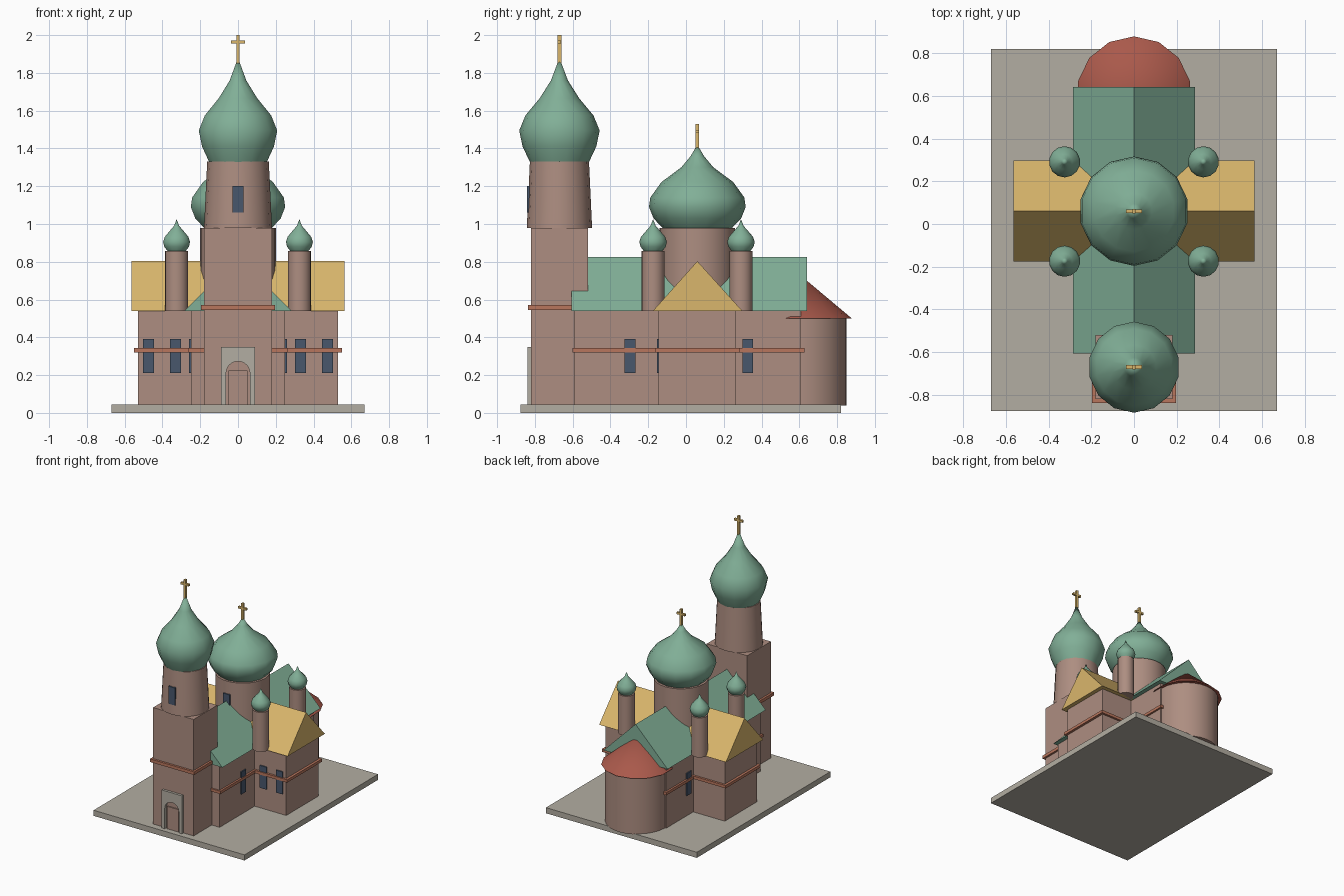
import bpy, bmesh, math

if "Cube" in bpy.data.objects:
    bpy.data.objects.remove(bpy.data.objects["Cube"])


def material(name, rgb):
    m = bpy.data.materials.new(name)
    m.use_nodes = True
    m.diffuse_color = (*rgb, 1)
    m.node_tree.nodes["Principled BSDF"].inputs["Base Color"].default_value = (*rgb, 1)
    return m


wall = material("dusty pink wall", (0.42, 0.27, 0.22))
green = material("copper green", (0.22, 0.43, 0.31))
gold = material("gold", (0.70, 0.47, 0.15))
stone = material("grey stone", (0.45, 0.42, 0.36))
red = material("red roof", (0.40, 0.10, 0.07))
trim = material("terracotta trim", (0.48, 0.18, 0.11))
glass = material("dark blue glass", (0.065, 0.095, 0.15))


def finish(name, bm, mat, smooth=False):
    bmesh.ops.recalc_face_normals(bm, faces=bm.faces)
    mesh = bpy.data.meshes.new(name)
    bm.to_mesh(mesh)
    bm.free()
    ob = bpy.data.objects.new(name, mesh)
    bpy.context.collection.objects.link(ob)
    mesh.materials.append(mat)
    if smooth:
        bpy.ops.object.select_all(action="DESELECT")
        ob.select_set(True)
        bpy.context.view_layer.objects.active = ob
        bpy.ops.object.shade_smooth_by_angle(angle=math.radians(40))
    return ob


def box(name, x, y, z, mat):
    """Box from (min, max) pairs."""
    bm = bmesh.new()
    bmesh.ops.create_cube(bm, size=1)
    for v in bm.verts:
        v.co = [r[0] if c < 0 else r[1] for c, r in zip(v.co, (x, y, z))]
    return finish(name, bm, mat)


def prism(name, points, start, end, axis, mat):
    """Extrude an outline in (x, z) along y, or in (y, z) along x."""
    bm = bmesh.new()
    place = (lambda a, z: (a, start, z)) if axis == "y" else (lambda a, z: (start, a, z))
    face = bm.faces.new([bm.verts.new(place(a, z)) for a, z in points])
    out = bmesh.ops.extrude_face_region(bm, geom=[face])
    step = (0, end - start, 0) if axis == "y" else (end - start, 0, 0)
    bmesh.ops.translate(bm, vec=step, verts=[g for g in out["geom"] if isinstance(g, bmesh.types.BMVert)])
    return finish(name, bm, mat)


def lathe(name, x, y, profile, mat, sides=14, depth=1.0):
    """Turn an (r, z) profile about a vertical axis; a vertex points to +y."""
    bm = bmesh.new()
    rings = []
    for r, z in profile:
        if r == 0:
            rings.append([bm.verts.new((x, y, z))] * sides)
            continue
        angles = [2 * math.pi * i / sides for i in range(sides)]
        rings.append([bm.verts.new((x + r * math.sin(a), y + depth * r * math.cos(a), z)) for a in angles])
    for low, high in zip(rings, rings[1:]):
        for i in range(sides):
            j = (i + 1) % sides
            corners = dict.fromkeys((low[i], low[j], high[j], high[i]))
            bm.faces.new(list(corners))
    for ring in (rings[0], rings[-1]):
        if ring[0] is not ring[1]:
            bm.faces.new(ring)
    return finish(name, bm, mat, smooth=True)


def cross(name, y, z0, z1, bar):
    box(name + "_post", (-0.008, 0.008), (y - 0.01, y + 0.01), (z0 - 0.03, z1), gold)
    box(name + "_bar", (-0.037, 0.037), (y - 0.009, y + 0.009), (bar - 0.008, bar + 0.008), gold)


def front_window(name, x, y, z, half):
    box(name, (x - 0.029, x + 0.029), (y - 0.009, y + 0.005), (z - half, z + half), glass)


# Plinth, nave and transept
NAVE_Y, CROSS_Y, TOWER_Y = (-0.59, 0.61), 0.06, -0.67
box("plinth", (-0.67, 0.67), (-0.875, 0.82), (0, 0.045), stone)
box("nave", (-0.25, 0.25), NAVE_Y, (0.04, 0.545), wall)
box("transept", (-0.53, 0.53), (-0.145, 0.265), (0.04, 0.545), wall)
box("nave_band", (-0.265, 0.265), (-0.602, 0.628), (0.32, 0.343), trim)
box("transept_band", (-0.55, 0.55), (-0.162, 0.282), (0.32, 0.343), trim)

# Gable roofs
prism("nave_roof", [(-0.285, 0.54), (0.285, 0.54), (0, 0.825)], -0.605, 0.64, "y", green)
prism("transept_roof", [(-0.175, 0.54), (0.298, 0.54), (CROSS_Y, 0.803)], -0.563, 0.563, "x", gold)

# Apse
lathe("apse", 0, 0.61, [(0.24, 0.04), (0.24, 0.505)], wall, 28)
lathe("apse_roof", 0, 0.61, [(0.268, 0.50), (0, 0.725)], red)

# Central drum and dome
lathe("drum", 0, CROSS_Y, [(0.2, 0.5), (0.2, 0.98)], wall, 28)
lathe("central_dome", 0, CROSS_Y, [(0.18, 0.975), (0.232, 1.03), (0.256, 1.09), (0.249, 1.14),
      (0.19, 1.222), (0.085, 1.30), (0.035, 1.36), (0, 1.42)], green)
cross("central_cross", CROSS_Y, 1.42, 1.53, 1.49)
front_window("drum_window", 0, CROSS_Y - 0.2, 0.81, 0.07)

# Corner turrets
for x in (-0.325, 0.325):
    for y in (-0.174, 0.291):
        lathe("turret", x, y, [(0.061, 0.54), (0.061, 0.857)], wall, 20)
        lathe("turret_dome", x, y, [(0.048, 0.855), (0.067, 0.88), (0.073, 0.905), (0.064, 0.932),
              (0.036, 0.965), (0.014, 0.99), (0, 1.025)], green)

# Bell tower
box("tower", (-0.18, 0.18), (-0.82, -0.52), (0.04, 0.98), wall)
box("tower_band", (-0.196, 0.196), (-0.837, -0.505), (0.545, 0.57), trim)
lathe("belfry", 0, TOWER_Y, [(0.18, 0.98), (0.163, 1.33)], wall, 16, 0.96)
lathe("tower_dome", 0, TOWER_Y, [(0.155, 1.325), (0.195, 1.41), (0.213, 1.495), (0.18, 1.575),
      (0.105, 1.665), (0.045, 1.76), (0, 1.88)], green)
cross("tower_cross", TOWER_Y, 1.88, 2.0, 1.963)
front_window("belfry_window", 0, -0.833, 1.13, 0.07)

# Arched portal and door
arch = [(0.063 * math.cos(a), 0.21 + 0.063 * math.sin(a)) for a in (math.pi * i / 12 for i in range(13))]
outline = [(-0.09, 0.045), (-0.09, 0.35), (0.09, 0.35), (0.09, 0.045), (0.063, 0.045)] + arch + [(-0.063, 0.045)]
prism("portal", outline, -0.84, -0.815, "y", stone)
box("door", (-0.05, 0.05), (-0.829, -0.815), (0.045, 0.225), wall)

# Lower windows
for side in (-1, 1):
    for x in (0.33, 0.473):
        front_window("transept_window", side * x, -0.145, 0.3, 0.09)
    for y in (-0.296, 0.327):
        box("nave_window", sorted((side * 0.245, side * 0.259)), (y - 0.029, y + 0.029), (0.21, 0.39), glass)
